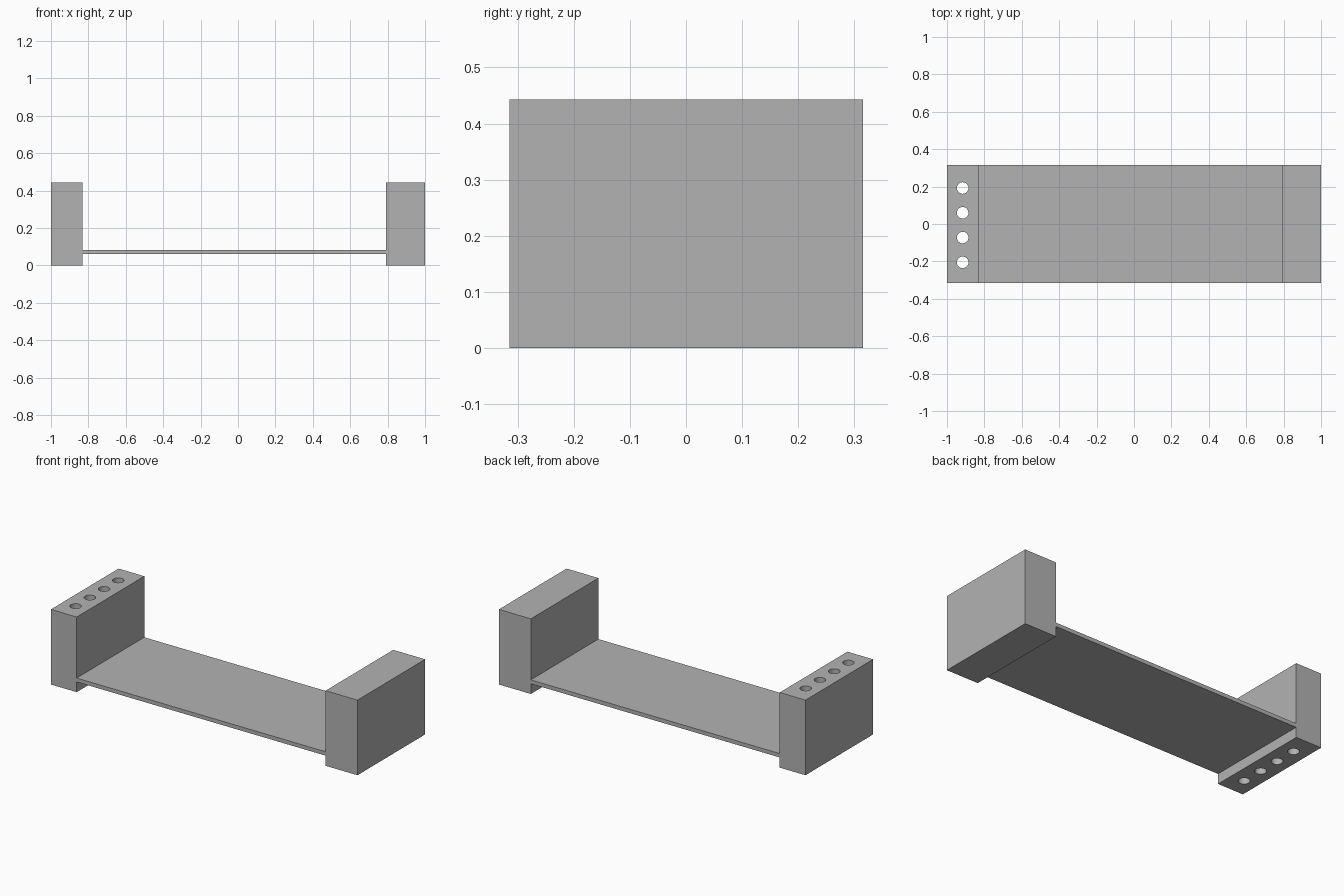
import bpy
import math

cube = bpy.data.objects.get("Cube")
if cube:
    bpy.data.objects.remove(cube, do_unlink=True)

grey = bpy.data.materials.new("plain grey")
grey.use_nodes = True
colour = (0.45, 0.45, 0.45, 1)
grey.diffuse_color = colour
grey.node_tree.nodes["Principled BSDF"].inputs["Base Color"].default_value = colour

DEPTH = 0.63
HEIGHT = 0.443


def block(name, x0, x1, z0, z1):
    """Box spanning the full depth of the model."""
    bpy.ops.mesh.primitive_cube_add(size=1, location=((x0 + x1) / 2, 0, (z0 + z1) / 2))
    obj = bpy.context.object
    obj.name = name
    obj.scale = (x1 - x0, DEPTH, z1 - z0)
    bpy.ops.object.transform_apply(location=False, rotation=False, scale=True)
    obj.data.materials.append(grey)
    return obj


# End blocks joined by a thin shelf
right_block = block("right_block", -1, -0.832, 0, HEIGHT)
block("left_block", 0.792, 1, 0, HEIGHT)
block("shelf", -0.832, 0.792, 0.06, 0.083)

# Row of four vertical holes through the right block
for i in range(4):
    y = -0.205 + i * 0.1325
    bpy.ops.mesh.primitive_cylinder_add(vertices=32, radius=0.031, depth=1,
                                        location=(-0.916, y, HEIGHT / 2))
    cutter = bpy.context.object
    cutter.name = f"hole_cutter_{i + 1}"
    cutter.data.materials.append(grey)
    cut = right_block.modifiers.new("hole", 'BOOLEAN')
    cut.operation = 'DIFFERENCE'
    cut.solver = 'EXACT'
    cut.object = cutter
    bpy.ops.object.select_all(action='DESELECT')
    bpy.context.view_layer.objects.active = right_block
    right_block.select_set(True)
    bpy.ops.object.modifier_apply(modifier=cut.name)
    bpy.data.objects.remove(cutter, do_unlink=True)

# Round hole walls with crisp rims
bpy.ops.object.shade_smooth_by_angle(angle=math.radians(30))
